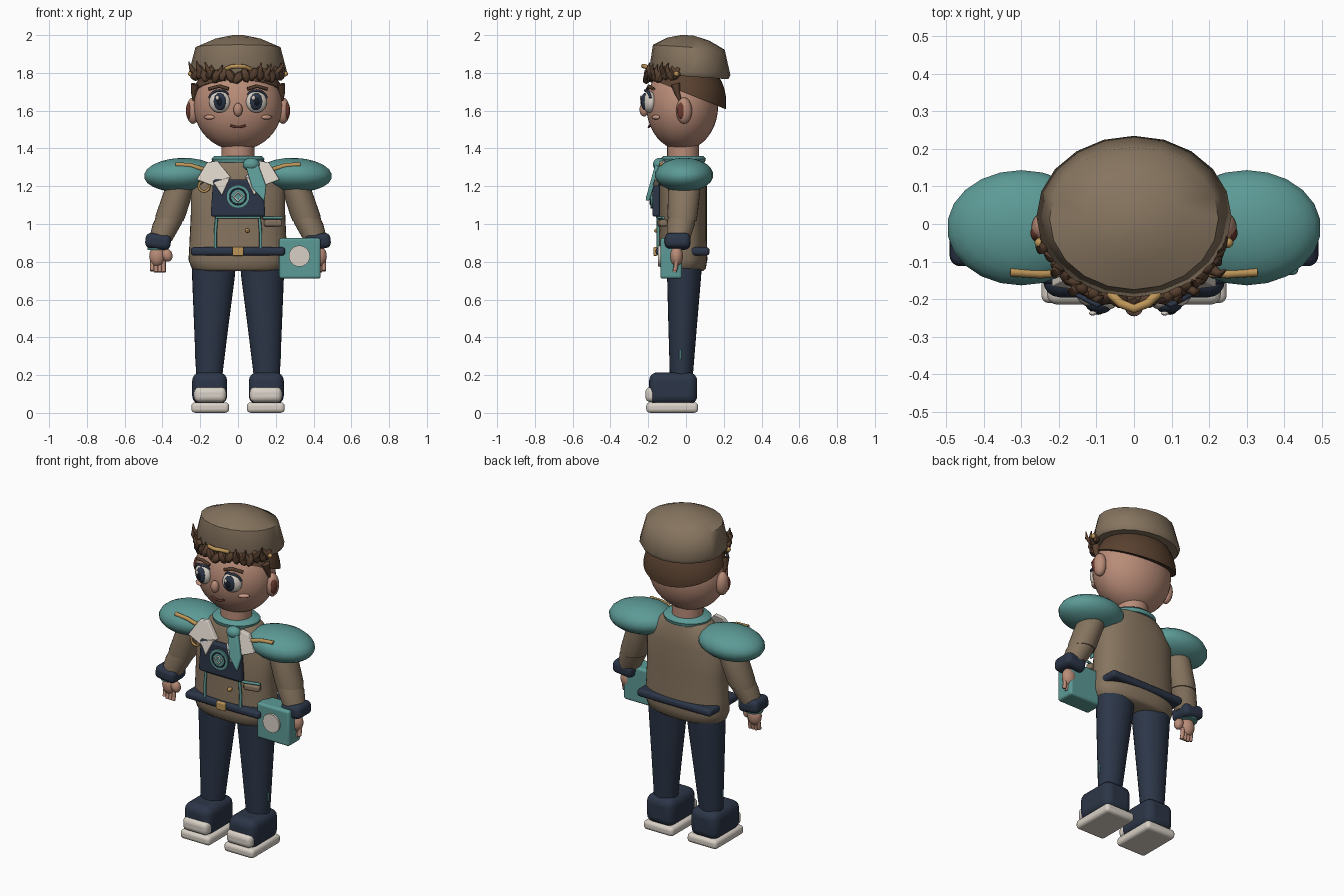
import bpy, bmesh, math, random
from mathutils import Vector, Euler

random.seed(4)
if "Cube" in bpy.data.objects:
    bpy.data.objects.remove(bpy.data.objects["Cube"])


def material(name, hex_code):
    chans = [int(hex_code[i:i + 2], 16) / 255 for i in (0, 2, 4)]
    col = [c / 12.92 if c < 0.04 else ((c + 0.055) / 1.055) ** 2.4 for c in chans] + [1]
    m = bpy.data.materials.new(name)
    m.use_nodes = True
    m.diffuse_color = col
    m.node_tree.nodes["Principled BSDF"].inputs["Base Color"].default_value = col
    return m


TEAL = material("teal", "5c9a96")
BROWN = material("khaki brown", "86745f")
SKIN = material("skin", "b98c78")
HAIR = material("dark brown hair", "58402f")
NAVY = material("navy", "2c3648")
WHITE = material("off white", "d8d0c6")
GOLD = material("gold", "bd9558")
BLUSH = material("blush", "cc9c88")
MOUTH = material("mouth brown", "6b3a30")
BLACK = material("pupil", "141a24")


def finish(name, bm, mat, bevel=0, angle=40):
    bmesh.ops.recalc_face_normals(bm, faces=bm.faces)
    mesh = bpy.data.meshes.new(name)
    bm.to_mesh(mesh)
    bm.free()
    ob = bpy.data.objects.new(name, mesh)
    bpy.context.collection.objects.link(ob)
    mesh.materials.append(mat)
    if bevel:
        mod = ob.modifiers.new("round", "BEVEL")
        mod.width, mod.segments = bevel, 4
    bpy.ops.object.select_all(action="DESELECT")
    ob.select_set(True)
    bpy.context.view_layer.objects.active = ob
    bpy.ops.object.shade_smooth_by_angle(angle=math.radians(angle))
    return ob


def ball(name, loc, radii, mat, rot=(0, 0, 0), seg=24):
    bm = bmesh.new()
    bmesh.ops.create_uvsphere(bm, u_segments=seg, v_segments=seg // 2, radius=1)
    turn = Euler(rot).to_matrix()
    for v in bm.verts:
        v.co = turn @ (v.co * Vector(radii)) + Vector(loc)
    return finish(name, bm, mat)


def box(name, loc, size, mat, bevel=0.01, rot=(0, 0, 0)):
    bm = bmesh.new()
    bmesh.ops.create_cube(bm, size=1)
    for v in bm.verts:
        v.co = v.co * Vector(size)
    ob = finish(name, bm, mat, bevel)
    ob.location, ob.rotation_euler = loc, rot
    return ob


def disc(name, loc, radius, depth, mat, seg=24):
    bm = bmesh.new()
    bmesh.ops.create_cone(bm, cap_ends=True, segments=seg, radius1=radius, radius2=radius, depth=depth)
    ob = finish(name, bm, mat)
    ob.location, ob.rotation_euler = loc, (math.pi / 2, 0, 0)
    return ob


def loft(name, sections, mat, seg=28, power=1, tilt=0):
    """Stack of flat rings, each given as centre x, centre y, z, radius x, radius y."""
    bm = bmesh.new()
    rings = []
    for cx, cy, z, rx, ry in sections:
        ring = []
        for i in range(seg):
            a = math.tau * i / seg
            c, s = math.cos(a), math.sin(a)
            x = cx + rx * math.copysign(abs(c) ** power, c)
            y = cy + ry * math.copysign(abs(s) ** power, s)
            ring.append(bm.verts.new((x, y, z - tilt * y)))
        rings.append(ring)
    for low, high in zip(rings, rings[1:]):
        for i in range(seg):
            j = (i + 1) % seg
            bm.faces.new((low[i], low[j], high[j], high[i]))
    bm.faces.new(rings[0])
    bm.faces.new(rings[-1])
    return finish(name, bm, mat, angle=50)


def tube(name, points, radius, mat, taper=False, cyclic=False):
    curve = bpy.data.curves.new(name, "CURVE")
    curve.dimensions = "3D"
    curve.bevel_depth, curve.bevel_resolution, curve.use_fill_caps = radius, 2, True
    sp = curve.splines.new("POLY")
    sp.points.add(len(points) - 1)
    sp.use_cyclic_u = cyclic
    for i, (p, co) in enumerate(zip(sp.points, points)):
        p.co = (*co, 1)
        p.radius = 1 - 0.85 * i / (len(points) - 1) if taper else 1
    curve.materials.append(mat)
    ob = bpy.data.objects.new(name, curve)
    bpy.context.collection.objects.link(ob)
    return ob


def plate(name, outline, y, lean, thick, mat, bevel=0.004):
    """Panel from an x, z outline; it leans outwards as it goes down."""
    bm = bmesh.new()
    face = bm.faces.new([bm.verts.new((x, y + lean * (z - 1.2), z)) for x, z in outline])
    new = bmesh.ops.extrude_face_region(bm, geom=[face])["geom"]
    for v in new:
        if isinstance(v, bmesh.types.BMVert):
            v.co.y += thick
    return finish(name, bm, mat, bevel)


# Torso, neck and collar
loft("jacket", [(0, -.015, .75, .22, .105), (0, -.015, .765, .245, .12), (0, -.015, .81, .262, .128),
                (0, -.015, .88, .258, .126), (0, -.015, 1.05, .25, .125), (0, -.015, 1.2, .25, .125),
                (0, -.013, 1.27, .215, .115), (0, -.012, 1.32, .16, .1), (0, -.01, 1.35, .11, .09)],
     BROWN, 40, 0.85)
loft("neck", [(0, -.015, 1.3, .088, .085), (0, -.015, 1.44, .088, .085)], SKIN)
loft("neck_band", [(0, -.015, 1.325, .135, .115), (0, -.015, 1.345, .14, .12),
                   (0, -.015, 1.36, .125, .105)], TEAL)

# Head and face
ball("head", (0, -.02, 1.625), (.235, .19, .235), SKIN, seg=40)
ball("nose", (0, -.222, 1.605), (.024, .024, .036), SKIN)
tube("mouth", [(x / 100, -.197 + x * x * .0004, 1.513 + x * x * .0006) for x in range(-4, 5)], .006, MOUTH)
for s, side in ((1, "left"), (-1, "right")):
    ball(side + "_ear", (s * .238, -.01, 1.6), (.036, .042, .07), SKIN)
    ball(side + "_inner_ear", (s * .258, -.024, 1.6), (.018, .024, .045), MOUTH)
    ball(side + "_eye_white", (s * .098, -.195, 1.647), (.057, .034, .058), WHITE, (0, 0, s * .25))
    ball(side + "_iris", (s * .096, -.216, 1.648), (.035, .022, .046), NAVY, (0, 0, s * .2))
    ball(side + "_pupil", (s * .096, -.226, 1.648), (.02, .016, .028), BLACK)
    ball(side + "_eye_glint", (s * .096 - .014, -.238, 1.668), (.01, .006, .012), WHITE)
    lash = [(s * .098 + .058 * math.cos(a), -.216 + .03 * abs(math.cos(a)), 1.65 + .057 * math.sin(a))
            for a in [math.pi * (.1 + .1 * k) for k in range(9)]]
    tube(side + "_lash", lash, .007, NAVY)
    tube(side + "_brow", [(s * .05, -.203, 1.715), (s * .1, -.197, 1.73), (s * .155, -.172, 1.715)], .009, HAIR)
    ball(side + "_cheek", (s * .152, -.16, 1.565), (.032, .014, .012), BLUSH, (0, 0, s * .6))

# Hair: a shell trimmed along a sloping hairline, then fringe locks
bm = bmesh.new()
bmesh.ops.create_uvsphere(bm, u_segments=36, v_segments=20, radius=1)
for v in bm.verts:
    v.co = v.co * Vector((.245, .21, .235)) + Vector((0, .003, 1.645))
bmesh.ops.bisect_plane(bm, geom=bm.verts[:] + bm.edges[:] + bm.faces[:], plane_co=(0, 0, 1.692),
                       plane_no=(0, .4, 1), clear_inner=True)
bmesh.ops.holes_fill(bm, edges=bm.edges)
finish("hair", bm, HAIR)
for i in range(17):
    t = -1 + i / 8
    x, y = .235 * math.sin(t * 1.35), -.005 - .2 * math.cos(t * 1.35)
    z = 1.775 + .03 * abs(t) + random.uniform(-.012, .012)
    ball("fringe_lock", (x, y, z), (.026, .022, .04), HAIR, (random.uniform(-.4, .4), random.uniform(-.8, .8), t), 8)
    if abs(t) > .3:
        lean = random.uniform(-.03, .03)
        tube("curl", [(x, y - .005, z), (x + lean, y - .022, z + .03), (x + lean * 1.5, y - .012, z + .06)],
             .018, HAIR, taper=True)
for s in (1, -1):
    tube("sideburn", [(s * .225, -.055, 1.74), (s * .234, -.045, 1.69), (s * .233, -.025, 1.635)], .025, HAIR, taper=True)

# Cap with chevron badge and side studs
loft("cap", [(0, .02, 1.782, .245, .205), (0, .02, 1.805, .26, .215), (0, .015, 1.937, .225, .19),
             (0, .012, 1.98, .125, .11), (0, .01, 2, .03, .03)], BROWN, 20, 1, .07)
tube("cap_badge", [(-.065, -.185, 1.82), (-.035, -.212, 1.833), (0, -.226, 1.836),
                   (.035, -.212, 1.833), (.065, -.185, 1.82)], .012, GOLD)

# Arms, shoulders, hands and legs
for s, side in ((1, "left"), (-1, "right")):
    ball(side + "_cap_stud", (s * .25, -.05, 1.795), (.015, .014, .014), GOLD, seg=12)
    ball(side + "_shoulder_pad", (s * .3, -.01, 1.26), (.2, .155, .09), TEAL, (0, s * .04, 0), 22)
    tube(side + "_shoulder_trim", [(s * .33, -.128, 1.315), (s * .25, -.133, 1.31), (s * .17, -.128, 1.285)], .012, GOLD)
    loft(side + "_upper_sleeve", [(s * .29, -.01, 1.25, .07, .08), (s * .315, -.01, 1.17, .078, .085),
                                  (s * .355, -.018, 1.05, .08, .08), (s * .365, -.02, 1.015, .076, .075)], BROWN)
    loft(side + "_lower_sleeve", [(s * .355, -.02, 1.045, .074, .074), (s * .375, -.027, 1, .076, .074),
                                  (s * .412, -.042, .91, .062, .06)], BROWN)
    box(side + "_cuff", (s * .423, -.045, .908), (.135, .135, .08), NAVY, .028, (0, s * -.12, 0))
    ball(side + "_palm", (s * .428, -.05, .83), (.042, .034, .055), SKIN)
    ball(side + "_thumb", (s * .375, -.062, .835), (.028, .026, .035), SKIN, (0, s * .3, 0))
    for k in range(4):
        x = s * (.394 + .02 * k)
        tube(side + "_finger", [(x, -.05, .81), (x, -.055, .765), (x, -.06, .745 + .008 * (k == 3))], .0115, SKIN)
    loft(side + "_trouser_leg", [(s * .128, -.01, .8, .118, .095), (s * .13, -.01, .72, .113, .09),
                                 (s * .142, -.018, .45, .09, .075), (s * .153, -.025, .18, .068, .06)], NAVY)
    box(side + "_leg_tag", (s * .222, -.03, .31), (.012, .012, .05), TEAL, .003)
    box(side + "_shoe", (s * .15, -.068, .13), (.185, .255, .17), NAVY, .045)
    box(side + "_toe_cap", (s * .147, -.18, .097), (.17, .07, .08), WHITE, .028)
    box(side + "_sole", (s * .147, -.073, .028), (.2, .275, .055), WHITE, .02)
loft("wrist_band", [(-.427, -.045, .862, .052, .05), (-.425, -.045, .885, .055, .055)], TEAL)

# Chest panel, lapels, scarf and round emblem
plate("chest_panel", [(-.145, 1.04), (.145, 1.04), (.132, 1.235), (-.132, 1.235)], -.178, 0, .04, NAVY, .012)
for s in (1, -1):
    plate("lapel", [(s * .22, 1.235), (s * .165, 1.325), (s * .11, 1.335), (s * .035, 1.245), (s * .13, 1.2)],
          -.178, .3, .03, WHITE)
    plate("lapel_tip", [(s * .13, 1.22), (s * .04, 1.25), (s * .085, 1.15)], -.184, .2, .02, WHITE)
    tube("front_seam", [(s * .112, -.147, 1.05), (s * .12, -.147, .95), (s * .12, -.148, .87)], .008, TEAL)
plate("scarf_tail", [(.035, 1.325), (.1, 1.335), (.15, 1.2), (.14, 1.12), (.075, 1.19)], -.195, .28, .025, TEAL, .008)
ball("scarf_knot", (.07, -.14, 1.315), (.045, .035, .035), TEAL)
disc("emblem", (0, -.181, 1.145), .062, .012, TEAL)
ring = [(.042 * math.cos(a), -.188, 1.145 + .042 * math.sin(a)) for a in [math.tau * k / 20 for k in range(20)]]
tube("emblem_ring", ring, .004, NAVY, cyclic=True)
diamond = [(.024, -.188, 1.145), (0, -.188, 1.169), (-.024, -.188, 1.145), (0, -.188, 1.121)]
tube("emblem_diamond", diamond, .005, WHITE, cyclic=True)
pin = [(-.18 + .028 * math.cos(a), -.15, 1.2 + .028 * math.sin(a)) for a in [math.tau * k / 16 for k in range(16)]]
tube("ring_pin", pin, .007, GOLD, cyclic=True)

# Pocket, button, belt and carried case
tube("panel_hem", [(-.12, -.152, 1.035), (.12, -.152, 1.035)], .007, TEAL)
box("pocket", (.185, -.125, 1.005), (.095, .04, .035), BROWN, .01, (0, 0, .2))
tube("pocket_trim", [(.13, -.148, 1.033), (.235, -.12, 1.033)], .008, TEAL)
ball("button", (.05, -.15, .965), (.012, .02, .012), GOLD, seg=12)
box("belt", (0, -.018, .855), (.5, .285, .045), NAVY, .018)
box("buckle", (0, -.162, .855), (.06, .02, .048), GOLD, .006)
box("case", (.328, -.078, .818), (.22, .115, .215), TEAL, .014)
disc("case_disc", (.325, -.137, .83), .056, .02, WHITE)
